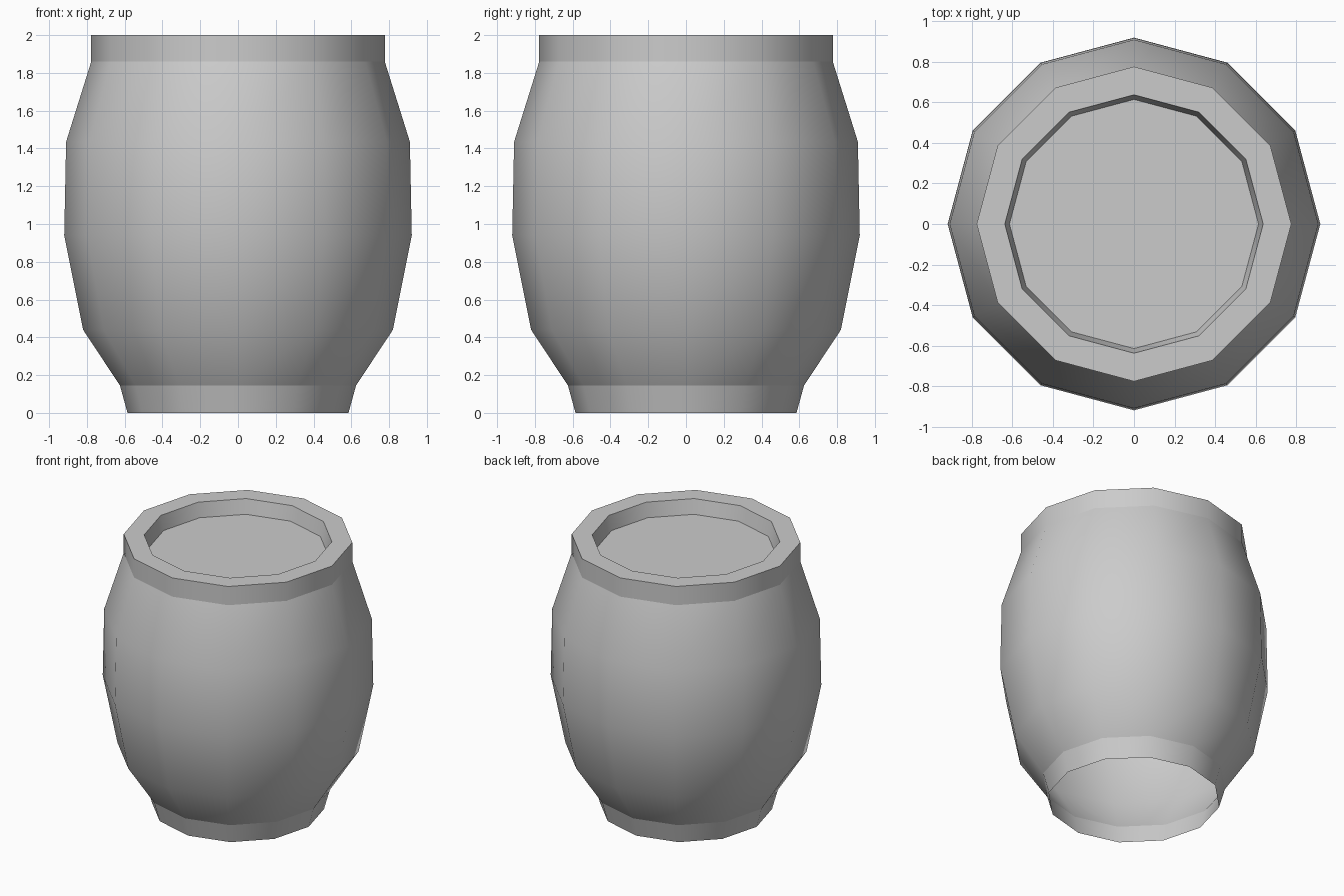
import bpy, bmesh, math

if "Cube" in bpy.data.objects:
    bpy.data.objects.remove(bpy.data.objects["Cube"])

SIDES = 12
# (radius, height, hard edge) from the open foot up over the rim to the sunken lid
PROFILE = [
    (0.585, 0.00, True), (0.625, 0.145, True), (0.82, 0.44, False),
    (0.92, 0.94, False), (0.91, 1.435, False), (0.777, 1.86, True),
    (0.777, 2.00, True), (0.638, 2.00, True), (0.615, 1.893, True),
]

bm = bmesh.new()


def ring(radius, z):
    return [bm.verts.new((radius * math.cos(math.tau * i / SIDES),
                          radius * math.sin(math.tau * i / SIDES), z))
            for i in range(SIDES)]


# Barrel wall, foot band, rim and recess
rings = [ring(r, z) for r, z, _ in PROFILE]
for a, b in zip(rings, rings[1:]):
    for i in range(SIDES):
        j = (i + 1) % SIDES
        bm.faces.new((a[i], a[j], b[j], b[i])).smooth = True

# Sunken lid
bm.faces.new(rings[-1])

# Hard edges around the bands, rim and lid
for loop, (_, _, hard) in zip(rings, PROFILE):
    if hard:
        for i in range(SIDES):
            edge = bm.edges.get((loop[i], loop[(i + 1) % SIDES]))
            edge.smooth = False

mesh = bpy.data.meshes.new("barrel")
bm.to_mesh(mesh)
bm.free()
barrel = bpy.data.objects.new("barrel", mesh)
bpy.context.collection.objects.link(barrel)
